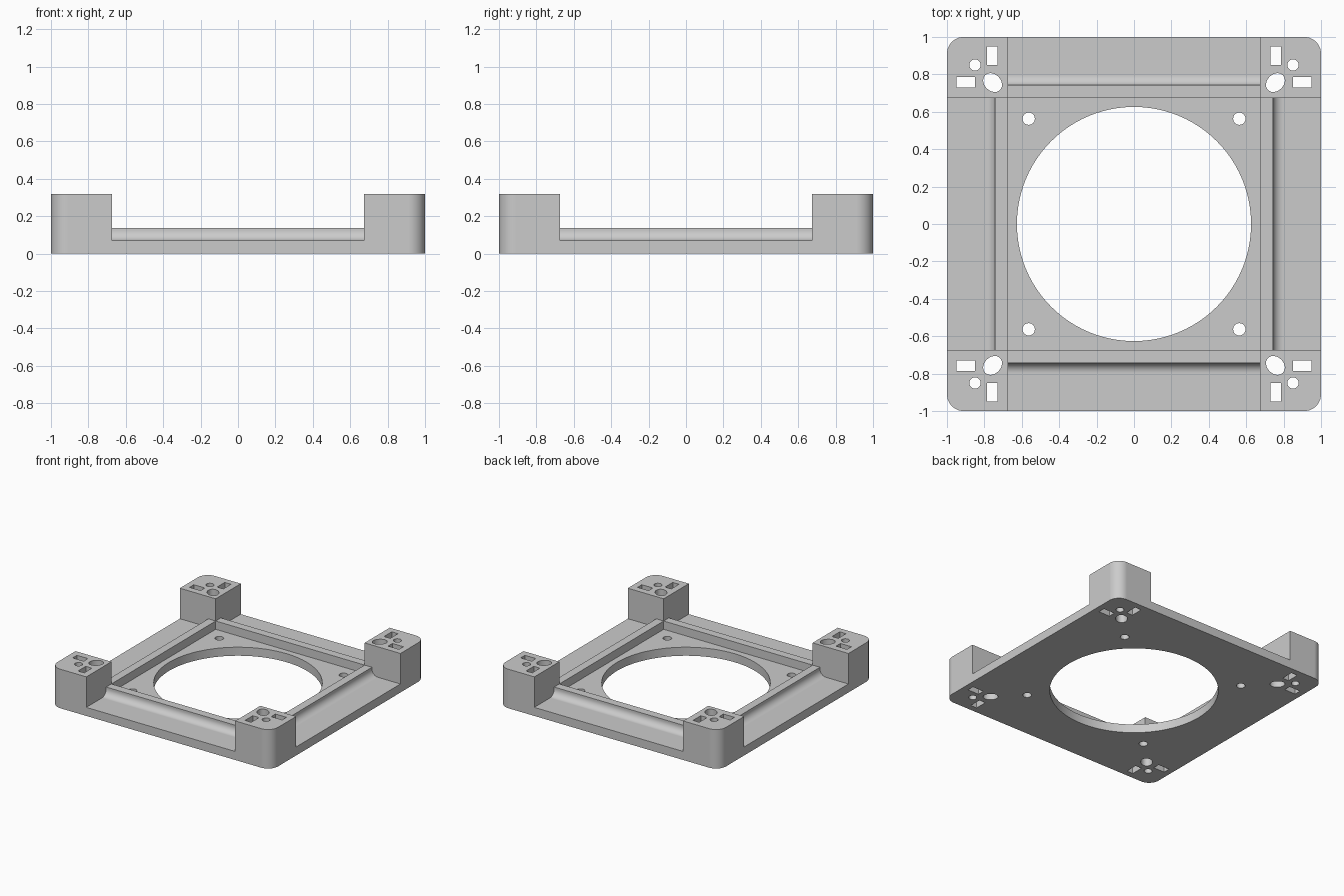
import bpy, bmesh, math

if "Cube" in bpy.data.objects:
    bpy.data.objects.remove(bpy.data.objects["Cube"], do_unlink=True)

FLOOR, RAIL_TOP, POST_TOP = 0.07, 0.138, 0.32
INNER, RAIL_OUT, FILLET = 0.675, 0.742, 0.055
ABOVE = 0.5

grey = bpy.data.materials.new("light grey")
grey.use_nodes = True
colour = (0.6, 0.6, 0.6, 1)
grey.diffuse_color = colour
grey.node_tree.nodes["Principled BSDF"].inputs["Base Color"].default_value = colour


def prism(bm, ring_a, ring_b):
    """Closed solid between two matching rings of points."""
    a = [bm.verts.new(p) for p in ring_a]
    b = [bm.verts.new(p) for p in ring_b]
    bm.faces.new(a)
    bm.faces.new(b)
    for i in range(len(a)):
        j = (i + 1) % len(a)
        bm.faces.new((a[i], a[j], b[j], b[i]))


def upright(bm, outline, z0, z1):
    prism(bm, [(x, y, z0) for x, y in outline], [(x, y, z1) for x, y in outline])


def arc(cx, cy, r, start, end, steps):
    angles = [math.radians(start + (end - start) * i / steps) for i in range(steps + 1)]
    return [(cx + r * math.cos(t), cy + r * math.sin(t)) for t in angles]


def rectangle(cx, cy, hx, hy):
    return [(cx - hx, cy - hy), (cx + hx, cy - hy), (cx + hx, cy + hy), (cx - hx, cy + hy)]


def circle(cx, cy, r, n):
    return arc(cx, cy, r, 0, 360, n)[:-1]


def turn(p, quarter):
    x, y, z = p
    for _ in range(quarter):
        x, y = -y, x
    return x, y, z


def finish(bm, name):
    bmesh.ops.recalc_face_normals(bm, faces=bm.faces)
    mesh = bpy.data.meshes.new(name)
    bm.to_mesh(mesh)
    bm.free()
    mesh.materials.append(grey)
    obj = bpy.data.objects.new(name, mesh)
    bpy.context.collection.objects.link(obj)
    return obj


def cut(target, bm, name):
    cutter = finish(bm, name)
    cutter.hide_render = True
    mod = target.modifiers.new(name, "BOOLEAN")
    mod.operation = "DIFFERENCE"
    mod.solver = "EXACT"
    mod.object = cutter
    bpy.context.view_layer.objects.active = target
    bpy.ops.object.modifier_apply(modifier=name)
    bpy.data.objects.remove(cutter, do_unlink=True)


# Solid block with rounded corners
bm = bmesh.new()
outline = []
for sx, sy, start in ((1, 1, 0), (-1, 1, 90), (-1, -1, 180), (1, -1, 270)):
    outline += arc(sx * 0.91, sy * 0.91, 0.09, start, start + 90, 10)
upright(bm, outline, 0, POST_TOP)
frame = finish(bm, "fan_adapter_frame")

# Square recess inside the rails
bm = bmesh.new()
upright(bm, rectangle(0, 0, INNER, INNER), FLOOR, ABOVE)
cut(frame, bm, "recess_cutter")

# Side channels between the corner posts, leaving filleted rails
profile = [(0.6, ABOVE), (0.6, RAIL_TOP), (RAIL_OUT, RAIL_TOP)]
profile += arc(RAIL_OUT + FILLET, FLOOR + FILLET, FILLET, 180, 270, 10)
profile += [(1.1, FLOOR), (1.1, ABOVE)]
for quarter in range(4):
    bm = bmesh.new()
    prism(bm, [turn((x, -INNER, z), quarter) for x, z in profile],
          [turn((x, INNER, z), quarter) for x, z in profile])
    cut(frame, bm, "channel_cutter")

# Central opening, screw holes, and the holes and nut slots in each post
bm = bmesh.new()
holes = [circle(0, 0, 0.626, 96)]
for sx in (-1, 1):
    for sy in (-1, 1):
        holes.append(circle(sx * 0.563, sy * 0.563, 0.033, 24))
        holes.append(circle(sx * 0.85, sy * 0.85, 0.03, 24))
        holes.append(rectangle(sx * 0.9, sy * 0.757, 0.05, 0.028))
        holes.append(rectangle(sx * 0.757, sy * 0.9, 0.028, 0.05))
        # Oval hole stretched along the diagonal
        oval = []
        for u, v in circle(0, 0, 1, 32):
            u, v = u * 0.056 / math.sqrt(2), v * 0.044 / math.sqrt(2)
            oval.append((sx * (0.756 + u - v), sy * (0.756 + u + v)))
        holes.append(oval)
for hole in holes:
    upright(bm, hole, -0.1, ABOVE)
cut(frame, bm, "hole_cutter")

# Smooth curved walls, crisp edges, flat faces kept flat
bpy.ops.object.select_all(action="DESELECT")
frame.select_set(True)
bpy.context.view_layer.objects.active = frame
bpy.ops.object.shade_smooth_by_angle(angle=math.radians(30))
weighted = frame.modifiers.new("weighted_normals", "WEIGHTED_NORMAL")
weighted.keep_sharp = True
